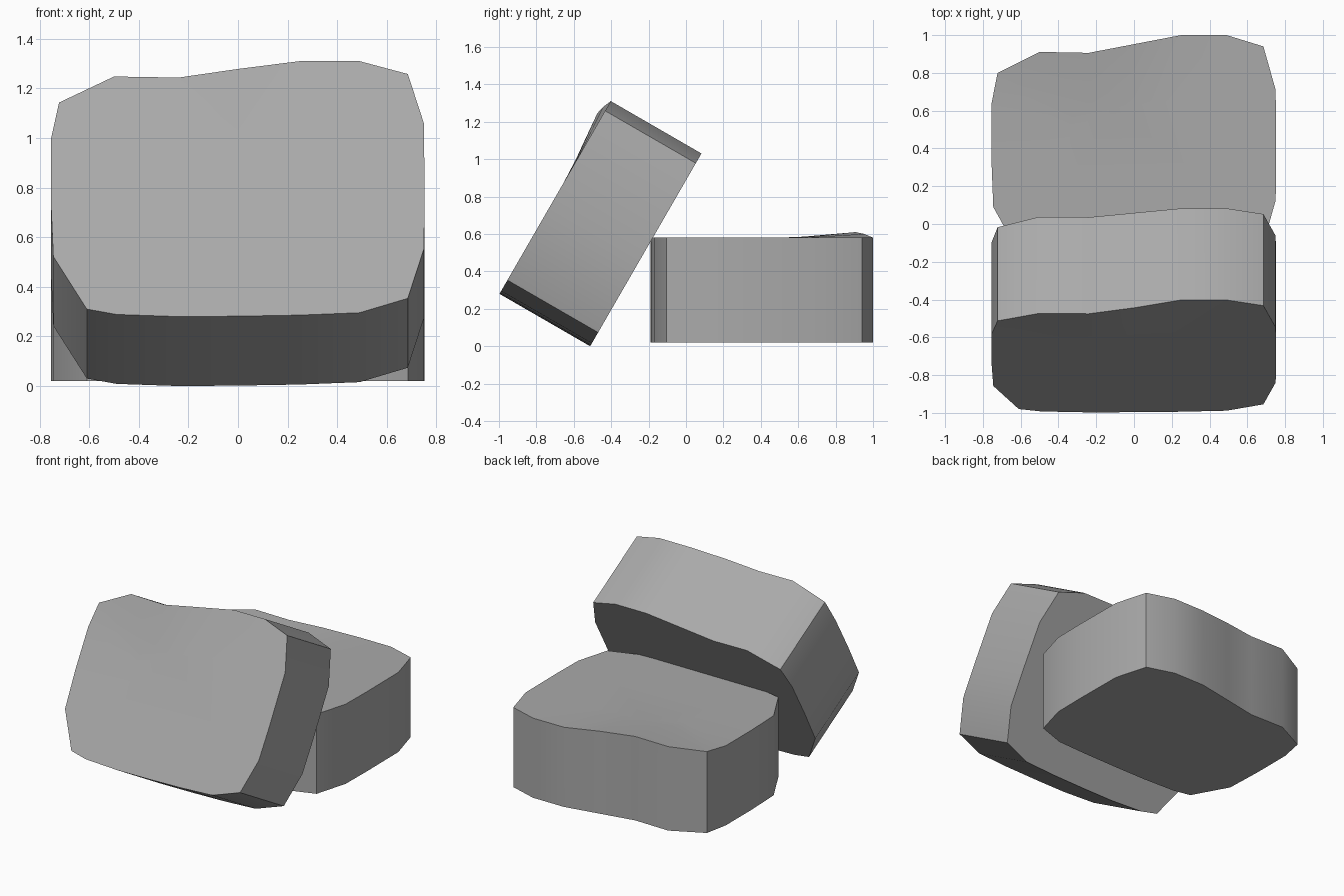
import bpy, bmesh, math
from mathutils import Matrix

cube = bpy.data.objects.get("Cube")
if cube:
    bpy.data.objects.remove(cube, do_unlink=True)

# Single stone grey
grey = bpy.data.materials.new("stone grey")
grey.use_nodes = True
colour = (0.4, 0.4, 0.4, 1)
grey.diffuse_color = colour
grey.node_tree.nodes["Principled BSDF"].inputs["Base Color"].default_value = colour

# Worn outline of a block, counter-clockwise: x, y, lift of the upper rim
OUTLINE = [
    (-0.61, -0.155, 0), (-0.49, -0.18, 0), (-0.24, -0.19, 0), (0, -0.188, 0),
    (0.25, -0.183, 0), (0.49, -0.172, 0), (0.685, -0.105, 0), (0.75, 0.125, 0),
    (0.753, 0.35, 0), (0.75, 0.71, 0), (0.685, 0.94, 0), (0.49, 1, 0),
    (0.25, 1, 0), (0, 0.952, 0.02), (-0.24, 0.906, 0.03), (-0.5, 0.911, 0.03),
    (-0.722, 0.8, 0.012), (-0.755, 0.635, 0), (-0.755, 0.35, 0), (-0.745, 0.09, 0),
]
BOTTOM, TOP, MID_Y, INNER = 0.02, 0.58, 0.38, 0.45


def bridge(bm, low, high):
    n = len(low)
    for i in range(n):
        j = (i + 1) % n
        bm.faces.new((low[i], low[j], high[j], high[i]))


def stone(name, matrix):
    bm = bmesh.new()
    base = [bm.verts.new((x, y, BOTTOM)) for x, y, _ in OUTLINE]
    rim = [bm.verts.new((x, y, TOP + lift)) for x, y, lift in OUTLINE]
    # Flat middle of the upper face, so only the rim is uneven
    inner = [bm.verts.new((x * INNER, MID_Y + (y - MID_Y) * INNER, TOP))
             for x, y, _ in OUTLINE]
    bridge(bm, base, rim)
    bridge(bm, rim, inner)
    bm.faces.new(inner)
    bm.faces.new(base[::-1])
    mesh = bpy.data.meshes.new(name)
    bm.to_mesh(mesh)
    bm.free()
    mesh.materials.append(grey)
    obj = bpy.data.objects.new(name, mesh)
    obj.matrix_world = matrix
    bpy.context.collection.objects.link(obj)
    return obj


# One block lies flat, its twin leans back against it
stones = [
    stone("flat_stone", Matrix.Identity(4)),
    stone("leaning_stone", Matrix.Translation((0, -0.4, 0.154))
          @ Matrix.Rotation(math.radians(60), 4, "X")),
]

bpy.ops.object.select_all(action="DESELECT")
for obj in stones:
    obj.select_set(True)
bpy.context.view_layer.objects.active = stones[0]
bpy.ops.object.shade_smooth_by_angle(angle=math.radians(30))
